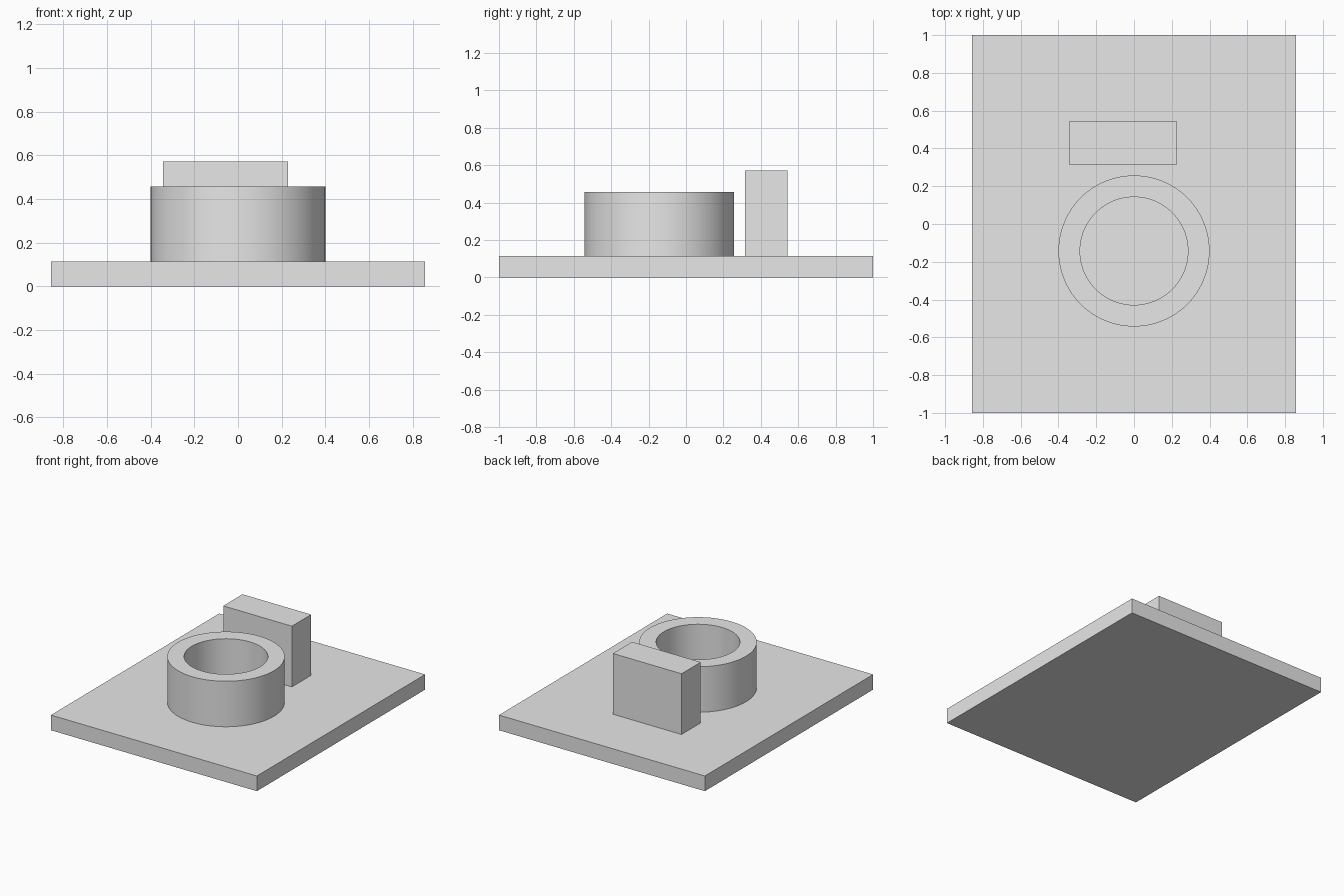
import bpy, bmesh, math

cube = bpy.data.objects.get("Cube")
if cube:
    bpy.data.objects.remove(cube, do_unlink=True)

U = 2 / 35          # design unit: the plate is 35 units long
PLATE_TOP = 2 * U

grey = bpy.data.materials.new("light grey")
grey.use_nodes = True
grey.diffuse_color = (0.8, 0.8, 0.8, 1)
grey.node_tree.nodes["Principled BSDF"].inputs["Base Color"].default_value = (0.8, 0.8, 0.8, 1)


def add_object(name, bm):
    bmesh.ops.recalc_face_normals(bm, faces=bm.faces)
    mesh = bpy.data.meshes.new(name)
    bm.to_mesh(mesh)
    bm.free()
    mesh.materials.append(grey)
    obj = bpy.data.objects.new(name, mesh)
    bpy.context.collection.objects.link(obj)
    return obj


def box(name, low, high):
    bm = bmesh.new()
    bmesh.ops.create_cube(bm, size=1)
    for v in bm.verts:
        v.co = [(a + b) / 2 + c * (b - a) for a, b, c in zip(low, high, v.co)]
    return add_object(name, bm)


def tube(name, center, outer, inner, z0, z1, sides=96):
    # Rectangular profile swept round the vertical axis
    profile = [(inner, z0), (outer, z0), (outer, z1), (inner, z1)]
    bm = bmesh.new()
    rings = []
    for i in range(sides):
        a = math.tau * i / sides
        rings.append([bm.verts.new((center[0] + r * math.cos(a), center[1] + r * math.sin(a), z))
                      for r, z in profile])
    for i, ring in enumerate(rings):
        following = rings[(i + 1) % sides]
        for j in range(4):
            k = (j + 1) % 4
            bm.faces.new((ring[j], following[j], following[k], ring[k]))
    obj = add_object(name, bm)
    bpy.ops.object.select_all(action='DESELECT')
    obj.select_set(True)
    bpy.context.view_layer.objects.active = obj
    bpy.ops.object.shade_smooth_by_angle(angle=math.radians(30))
    return obj


# Flat rectangular base
box("base_plate", (-15 * U, -17.5 * U, 0), (15 * U, 17.5 * U, PLATE_TOP))

# Open round collar
tube("round_collar", (0, -2.5 * U), 7 * U, 5 * U, PLATE_TOP, 8 * U)

# Upright block behind the collar
box("upright_block", (-6 * U, 5.5 * U, PLATE_TOP), (4 * U, 9.5 * U, 10 * U))
